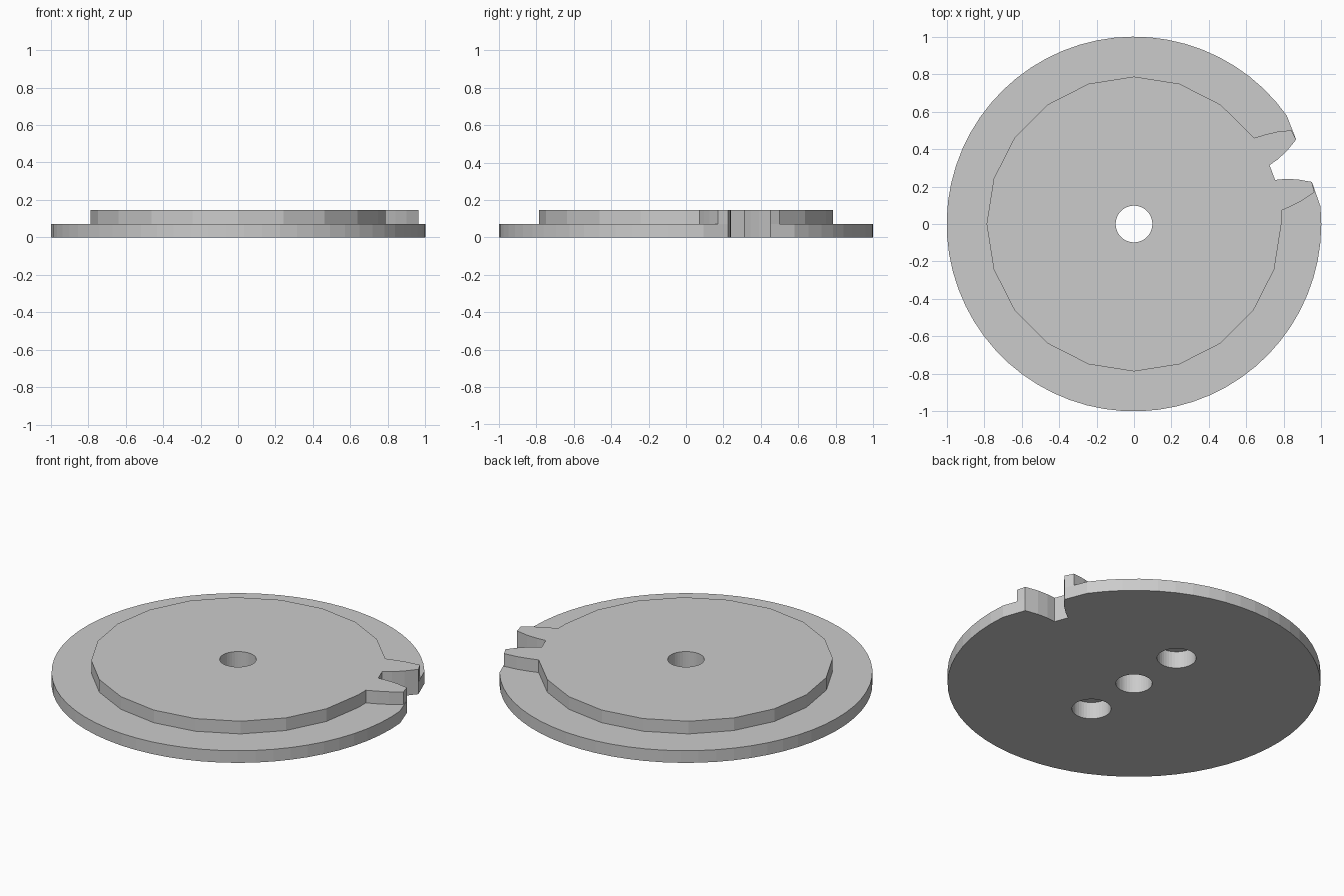
import bpy
import bmesh
from math import sin, cos, radians

if "Cube" in bpy.data.objects:
    bpy.data.objects.remove(bpy.data.objects["Cube"], do_unlink=True)

BASE_TOP, TOP = 0.072, 0.147
NOTCH = 20.4  # direction of the notch, degrees

grey = bpy.data.materials.new("plain grey")
grey.use_nodes = True
grey.diffuse_color = (0.6, 0.6, 0.6, 1)
grey.node_tree.nodes["Principled BSDF"].inputs["Base Color"].default_value = (0.6, 0.6, 0.6, 1)


def polar(r, deg):
    return r * cos(radians(deg)), r * sin(radians(deg))


def prism(name, outline, z0, z1):
    """Extrude a closed outline between two heights."""
    bm = bmesh.new()
    face = bm.faces.new([bm.verts.new((x, y, z0)) for x, y in outline])
    new = bmesh.ops.extrude_face_region(bm, geom=[face])["geom"]
    bmesh.ops.translate(bm, vec=(0, 0, z1 - z0),
                        verts=[v for v in new if isinstance(v, bmesh.types.BMVert)])
    bmesh.ops.recalc_face_normals(bm, faces=bm.faces)
    mesh = bpy.data.meshes.new(name)
    bm.to_mesh(mesh)
    bm.free()
    mesh.materials.append(grey)
    ob = bpy.data.objects.new(name, mesh)
    bpy.context.collection.objects.link(ob)
    return ob


def combine(target, tool, operation):
    """Apply a boolean and remove the tool object."""
    mod = target.modifiers.new("boolean", "BOOLEAN")
    mod.operation, mod.solver, mod.object = operation, "EXACT", tool
    bpy.context.view_layer.objects.active = target
    bpy.ops.object.modifier_apply(modifier=mod.name)
    bpy.data.objects.remove(tool, do_unlink=True)


def mirrored(half):
    """Half profile of (radius, angle from notch) from above the notch to its root."""
    pts = half + [(r, -a) for r, a in reversed(half)]
    return [polar(r, NOTCH + a) for r, a in pts]


# Notch flank shared by both layers, and outer side of each tooth
flank = [(0.976, 7.1), (0.905, 5.15), (0.842, 3.8), (0.789, 3.05)]
tooth_back = [(0.79, 15.2), (0.847, 13.9), (0.909, 12.4), (0.978, 10.4)]

# Round base plate with the notch
arc = [polar(1, NOTCH - 15 - 330 * i / 60) for i in range(1, 60)]
base = prism("notched_wheel", mirrored([(1, 15)] + flank) + arc, 0, BASE_TOP)

# Raised twenty-sided disc with two teeth beside the notch
rim = [polar(0.787, a) for a in range(360, 53, -18)]
raised = prism("raised_disc", mirrored(tooth_back + flank) + rim, 0, TOP)
combine(base, raised, "UNION")

# Centre bore, and two blind sockets in the underside
for y, r, top in ((0, 0.098, 0.3), (0.355, 0.105, 0.1), (-0.355, 0.105, 0.1)):
    circle = [(px, py + y) for px, py in (polar(r, 360 * i / 40) for i in range(40))]
    combine(base, prism("hole_cutter", circle, -0.1, top), "DIFFERENCE")
